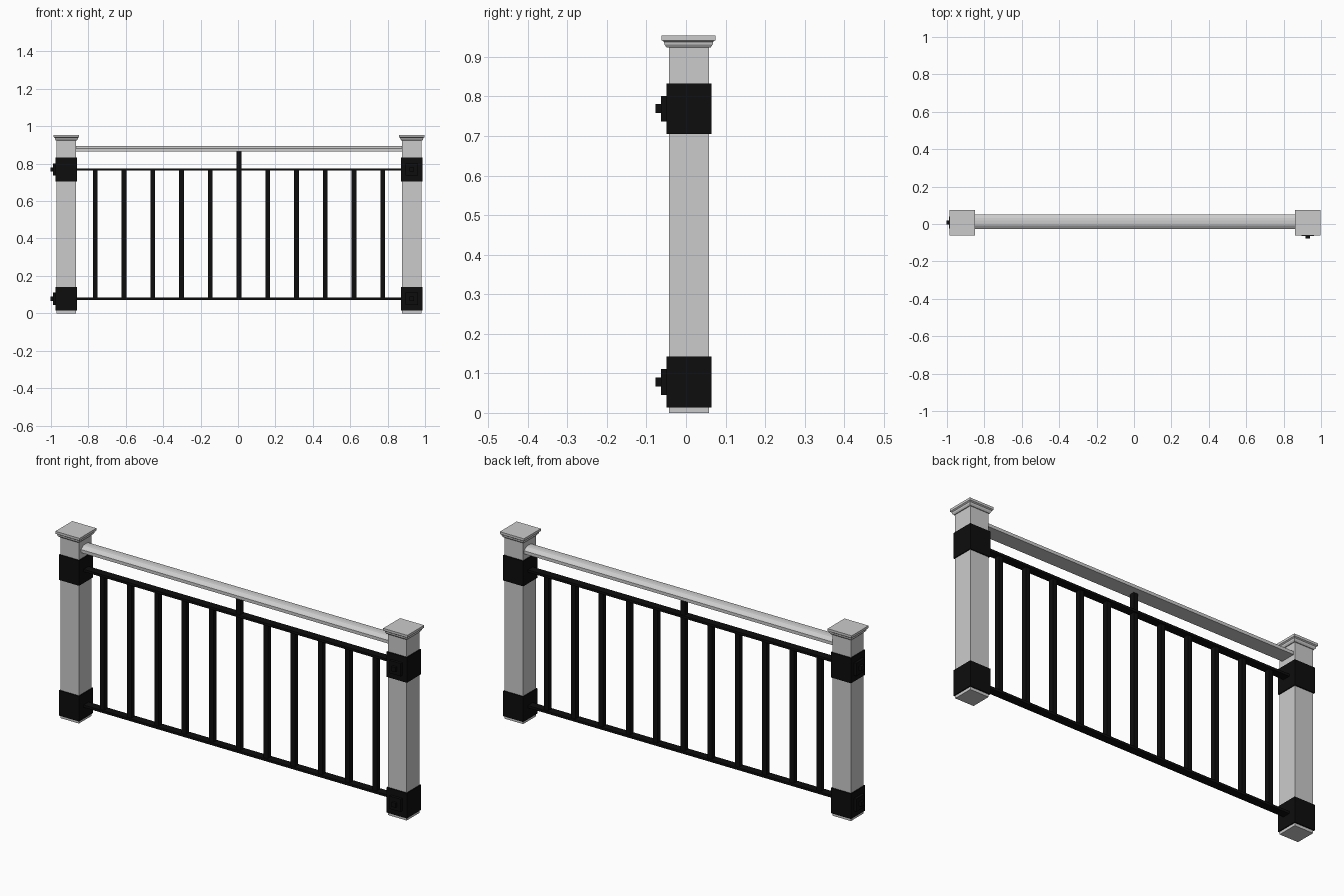
import bpy, bmesh

if "Cube" in bpy.data.objects:
    bpy.data.objects.remove(bpy.data.objects["Cube"])

YC = 0.0075                      # centre line of the railing
POSTS = {"left": -0.918, "right": 0.929}
RAIL_Z = {"lower": 0.078, "upper": 0.769}

black = bpy.data.materials.new("black_metal")
black.diffuse_color = (0.004, 0.004, 0.004, 1)
black.use_nodes = True
black.node_tree.nodes["Principled BSDF"].inputs["Base Color"].default_value = black.diffuse_color


def finish(name, bm, mat=None):
    bmesh.ops.recalc_face_normals(bm, faces=bm.faces)
    mesh = bpy.data.meshes.new(name)
    bm.to_mesh(mesh)
    bm.free()
    if mat:
        mesh.materials.append(mat)
    ob = bpy.data.objects.new(name, mesh)
    bpy.context.collection.objects.link(ob)
    return ob


def box(name, lo, hi, mat=None):
    bm = bmesh.new()
    bmesh.ops.create_cube(bm, size=1)
    for v in bm.verts:
        v.co = [(a + b) / 2 + c * (b - a) for a, b, c in zip(lo, hi, v.co)]
    return finish(name, bm, mat)


def cbox(name, x, y, hx, hy, z0, z1, mat=None):
    return box(name, (x - hx, y - hy, z0), (x + hx, y + hy, z1), mat)


def square_stack(name, x, y, rings):
    """Square sections (half width, z) joined into one solid."""
    bm = bmesh.new()
    loops = [[bm.verts.new((x + sx * h, y + sy * h, z))
              for sx, sy in ((-1, -1), (1, -1), (1, 1), (-1, 1))] for h, z in rings]
    for a, b in zip(loops, loops[1:]):
        for i in range(4):
            j = (i + 1) % 4
            bm.faces.new((a[i], a[j], b[j], b[i]))
    bm.faces.new(loops[0][::-1])
    bm.faces.new(loops[-1])
    return finish(name, bm)


for side, px in POSTS.items():
    # post and stepped cap
    cbox(side + "_post", px, YC, 0.052, 0.051, 0, 0.926)
    square_stack(side + "_cap", px, YC - 0.001,
                 [(0.056, 0.924), (0.061, 0.931), (0.062, 0.938),
                  (0.068, 0.942), (0.068, 0.954)])
    # sleeves with a stepped socket on the outward face
    dx, dy = (-1, 0) if side == "left" else (0, -1)
    for level, rz in RAIL_Z.items():
        cbox(f"{side}_{level}_sleeve", px, YC, 0.057, 0.057,
             rz - 0.064, rz + 0.064, black)
        for part, half, reach in (("plate", 0.0325, 0.071), ("stub", 0.0115, 0.0845)):
            mid = (0.04 + reach) / 2
            dep = (reach - 0.04) / 2
            cbox(f"{side}_{level}_socket_{part}", px + dx * mid, YC + dy * mid,
                 dep if dx else half, dep if dy else half,
                 rz - half, rz + half, black)

# horizontal flat rails between the sleeves
for level, rz in RAIL_Z.items():
    box(level + "_rail", (-0.87, YC - 0.02, rz - 0.006), (0.88, YC + 0.02, rz + 0.006), black)

# balusters, the middle one reaching up to the handrail
for i in range(11):
    top = 0.87 if i == 5 else 0.769
    cbox(f"baluster_{i + 1}", 0.0055 + (i - 5) * 0.1537, YC, 0.0125, 0.0125, 0.078, top, black)

# handrail with a chamfered top, extruded from post to post
half = [(0.039, 0.864), (0.039, 0.880), (0.033, 0.884), (0.020, 0.893), (0.008, 0.895)]
profile = half + [(-y, z) for y, z in reversed(half)]
bm = bmesh.new()
ends = [[bm.verts.new((x, 0.012 + y, z)) for y, z in profile] for x in (-0.868, 0.878)]
n = len(profile)
for i in range(n):
    j = (i + 1) % n
    bm.faces.new((ends[0][i], ends[0][j], ends[1][j], ends[1][i]))
bm.faces.new(ends[0])
bm.faces.new(ends[1][::-1])
finish("handrail", bm)
